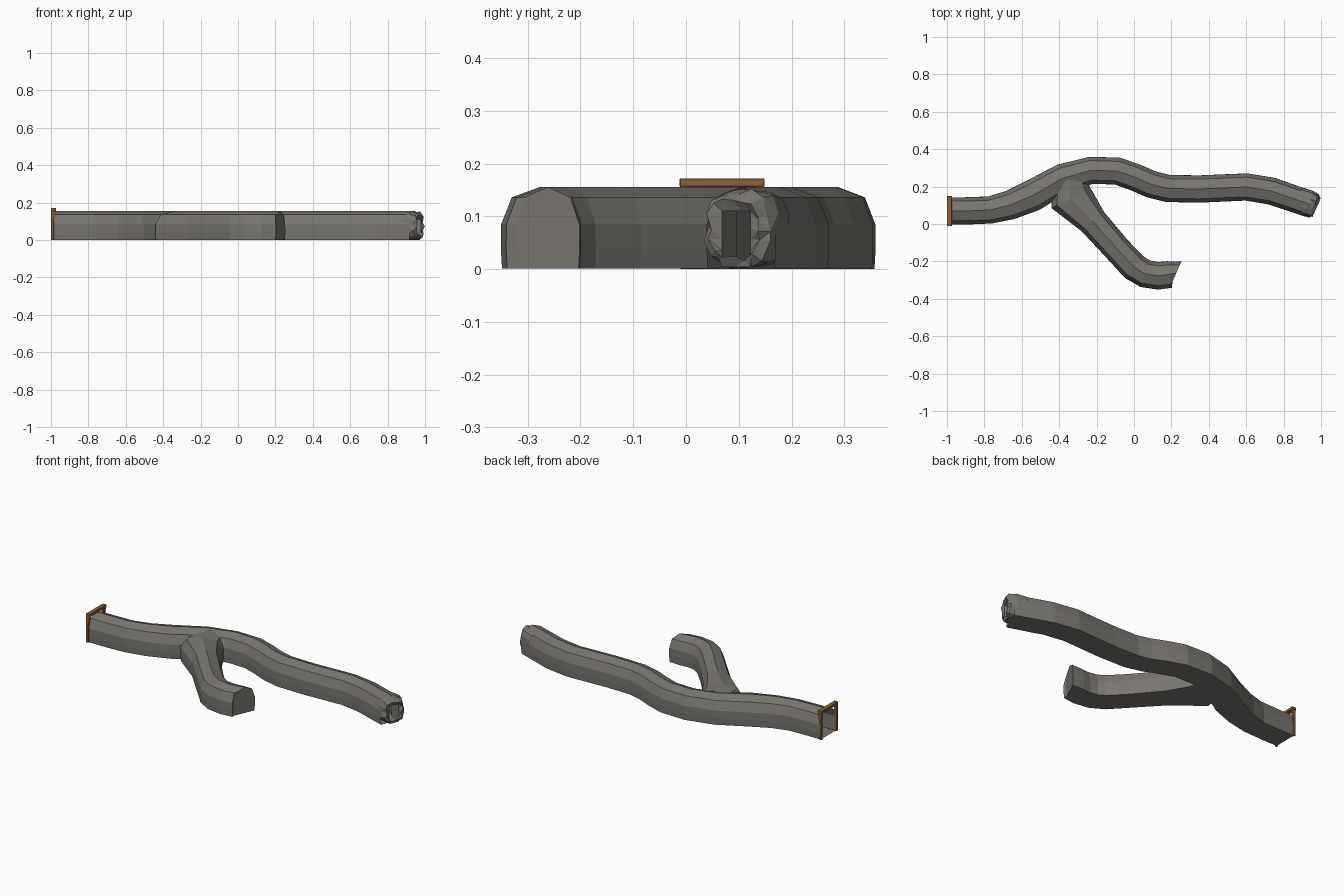
import bpy, bmesh, math, random
from mathutils import Vector

if "Cube" in bpy.data.objects:
    bpy.data.objects.remove(bpy.data.objects["Cube"])

random.seed(4)


def material(name, rgb):
    m = bpy.data.materials.new(name)
    m.diffuse_color = (*rgb, 1)
    m.use_nodes = True
    m.node_tree.nodes["Principled BSDF"].inputs["Base Color"].default_value = m.diffuse_color
    return m


ROCK = material("rock", (0.19, 0.18, 0.16))
WOOD = material("wood", (0.26, 0.12, 0.04))


def finish(name, bm, mat):
    bmesh.ops.recalc_face_normals(bm, faces=bm.faces)
    me = bpy.data.meshes.new(name)
    bm.to_mesh(me)
    bm.free()
    me.materials.append(mat)
    ob = bpy.data.objects.new(name, me)
    bpy.context.collection.objects.link(ob)
    return ob


def loft(bm, rings, caps):
    vs = [[bm.verts.new(p) for p in r] for r in rings]
    n = len(rings[0])
    for a, b in zip(vs, vs[1:]):
        for i in range(n):
            j = (i + 1) % n
            bm.faces.new((a[i], a[j], b[j], b[i]))
    if caps:
        bm.faces.new(vs[0])
        bm.faces.new(vs[-1])


# tunnel cross-section: peaked roof, bevelled shoulders, flat floor
HALF = [(0.97, 0), (1, 0.04), (0.99, 0.085), (0.72, 0.136)]
PROFILE = HALF + [(0, 0.156)] + [(-u, z) for u, z in reversed(HALF)]


def tunnel(name, path, end_dir, lift=0.0):
    pts = [Vector(p[:2]) for p in path]
    rings = []
    for i, p in enumerate(pts):
        a = (p - pts[i - 1]).normalized() if i else None
        b = (pts[i + 1] - p).normalized() if i < len(pts) - 1 else Vector(end_dir).normalized()
        t = b if a is None or i == len(pts) - 1 else (a + b).normalized()
        side = Vector((t.y, -t.x))
        rings.append([(p.x + side.x * u * path[i][2], p.y + side.y * u * path[i][2],
                       lift + z * (1 - lift * 8)) for u, z in PROFILE])
    bm = bmesh.new()
    loft(bm, rings, True)
    return finish(name, bm, ROCK)


W = 0.073
END = Vector((0.92, -0.39)).normalized()
main = tunnel("tunnel", [
    (-0.99, 0.07, W), (-0.9, 0.07, W), (-0.77, 0.075, W), (-0.66, 0.102, 0.078),
    (-0.54, 0.153, 0.085), (-0.38, 0.245, 0.078), (-0.23, 0.287, W), (-0.09, 0.283, W),
    (0.005, 0.25, W), (0.09, 0.213, W), (0.18, 0.19, W), (0.35, 0.187, W),
    (0.6, 0.198, W), (0.735, 0.176, W), (0.945, 0.104, 0.071)], END)
branch = tunnel("side_tunnel", [
    (-0.345, 0.235, 0.085), (-0.335, 0.135, 0.118), (-0.22, 0.013, 0.079),
    (-0.09, -0.134, 0.074), (0.0, -0.23, 0.076), (0.06, -0.266, 0.075),
    (0.13, -0.277, 0.074), (0.19, -0.27, 0.072), (0.226, -0.262, 0.066)],
    (0.9, -0.4), 0.001)

# join the side tunnel, then open both ends of the main tunnel
mod = main.modifiers.new("join", 'BOOLEAN')
mod.operation = 'UNION'
mod.solver = 'EXACT'
mod.object = branch
dg = bpy.context.evaluated_depsgraph_get()
bm = bmesh.new()
bm.from_mesh(main.evaluated_get(dg).to_mesh())
main.modifiers.clear()
bpy.data.objects.remove(branch)
e3 = Vector((END.x, END.y, 0))
ends = [f for f in bm.faces
        if (f.normal.x < -0.9 and f.calc_center_median().x < -0.98)
        or (f.normal.dot(e3) > 0.95 and f.calc_center_median().x > 0.9)]
bmesh.ops.delete(bm, geom=ends, context='FACES')
bm.to_mesh(main.data)
bm.free()

# rough rock mouth with a narrow rectangular passage
C = Vector((0.965, 0.096))
SIDE = Vector((END.y, -END.x))
N = 16


def mouth_point(d, u, z):
    p = C + END * d + SIDE * u
    return (p.x, p.y, max(0.002, z))


rings = []
for d, s, jit in [(-0.1, 0.93, 0), (-0.035, 1.0, 0.004), (-0.003, 0.93, 0.006), (0.01, 0.74, 0.006)]:
    ring = []
    for i in range(N):
        c, q = math.cos(i * math.tau / N), math.sin(i * math.tau / N)
        k = s / (abs(c) ** 3 + abs(q) ** 3) ** (1 / 3)
        r = lambda: random.uniform(-jit, jit)
        ring.append(mouth_point(d + r(), c * k * 0.071 + r(), 0.077 + q * k * 0.076 + r()))
    rings.append(ring)
for d in (0.002, -0.07):
    ring = []
    for i in range(N):
        c, q = math.cos(i * math.tau / N), math.sin(i * math.tau / N)
        m = max(abs(c), abs(q))
        ring.append(mouth_point(d, c / m * 0.029, 0.057 + q / m * 0.053))
    rings.append(ring)
bm = bmesh.new()
loft(bm, rings, False)
bmesh.ops.triangulate(bm, faces=bm.faces)
finish("rocky_mouth", bm, ROCK)


# timber entrance frame
def beam(name, lo, hi):
    bm = bmesh.new()
    bmesh.ops.create_cube(bm, size=1)
    for v in bm.verts:
        v.co = [(a + b) / 2 + c * (b - a) for a, b, c in zip(lo, hi, v.co)]
    bmesh.ops.bevel(bm, geom=bm.edges[:], offset=0.0015, segments=1, affect='EDGES')
    finish(name, bm, WOOD)


beam("lintel", (-1.0, -0.012, 0.156), (-0.974, 0.149, 0.172))
for label, y in (("near", -0.004), ("far", 0.141)):
    beam(label + "_post", (-0.999, y - 0.007, 0.0), (-0.985, y + 0.007, 0.158))
    # triangular bracket under the lintel
    bm = bmesh.new()
    loft(bm, [[(-0.986, y + o, 0.157), (-0.975, y + o, 0.157), (-0.986, y + o, 0.1)]
              for o in (-0.006, 0.006)], True)
    finish(label + "_bracket", bm, WOOD)
